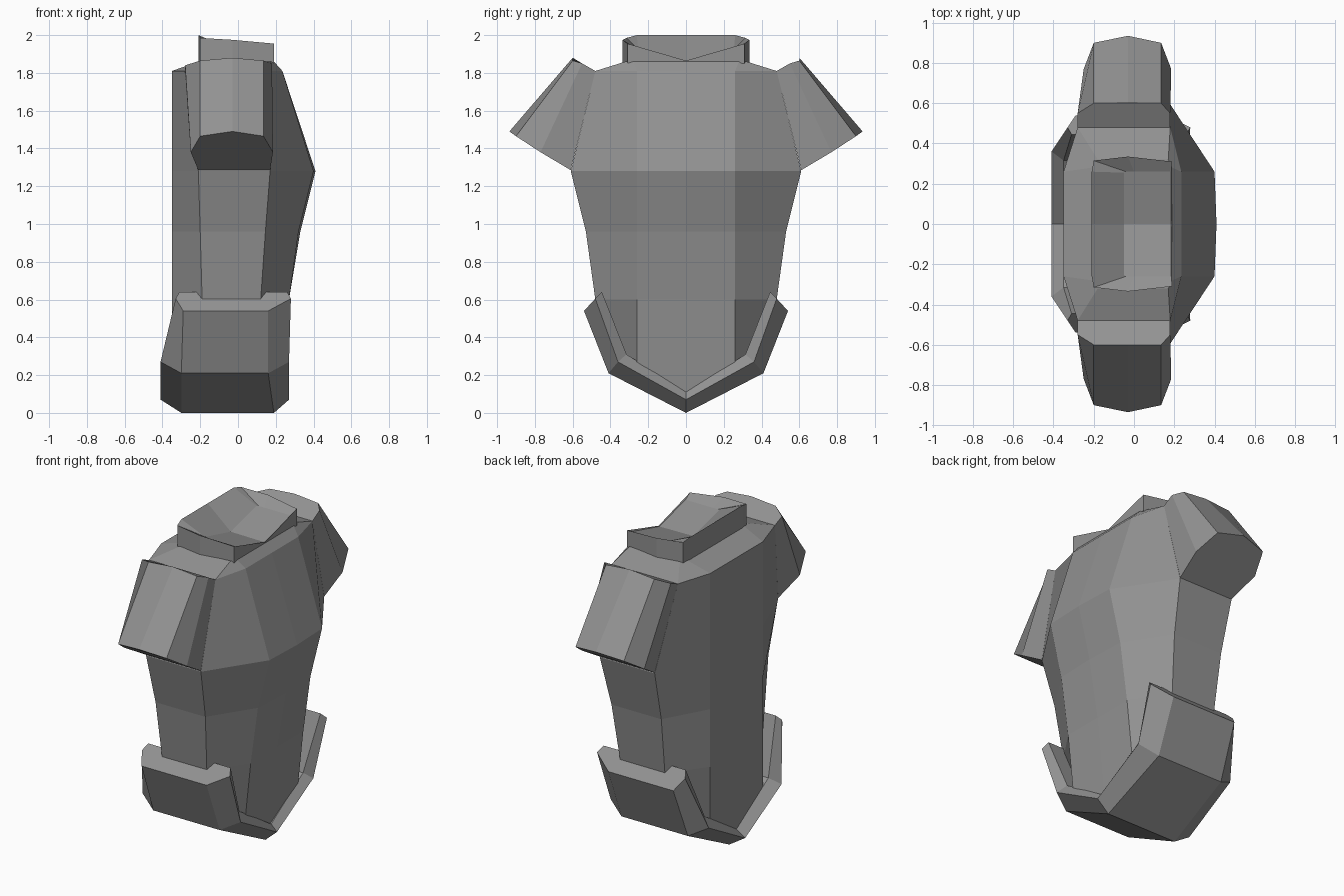
import bpy, bmesh

if "Cube" in bpy.data.objects:
    bpy.data.objects.remove(bpy.data.objects["Cube"])

# Dark grey finish shared by all parts
grey = bpy.data.materials.new("dark_grey")
grey.diffuse_color = (0.29, 0.29, 0.29, 1)
grey.use_nodes = True
grey.node_tree.nodes["Principled BSDF"].inputs["Base Color"].default_value = grey.diffuse_color


def loft(name, rings, split_caps=False):
    """Skin equal-length closed rings; caps may be split along y = 0."""
    bm = bmesh.new()
    vs = [[bm.verts.new(p) for p in r] for r in rings]
    n = len(rings[0])
    for a, b in zip(vs, vs[1:]):
        for i in range(n):
            j = (i + 1) % n
            bm.faces.new((a[i], a[j], b[j], b[i]))
    for ring in (vs[0], vs[-1]):
        if split_caps:
            h = n // 2
            bm.faces.new(ring[:h + 1])
            bm.faces.new(ring[h:] + ring[:1])
        else:
            bm.faces.new(ring)
    bmesh.ops.remove_doubles(bm, verts=bm.verts, dist=0.0005)
    bmesh.ops.recalc_face_normals(bm, faces=bm.faces)
    me = bpy.data.meshes.new(name)
    bm.to_mesh(me)
    bm.free()
    me.materials.append(grey)
    ob = bpy.data.objects.new(name, me)
    bpy.context.collection.objects.link(ob)
    return ob


def flip(p):
    return (p[0], -p[1], p[2])


def full(half):
    """Half ring from front centre to back centre, mirrored across y = 0."""
    return half + [flip(p) for p in reversed(half[1:-1])]


def level(z, front, front_side, side_f, side_b, y, back=-0.35):
    return full([(front, 0, z), (front_side, 0.26, z), (side_f, y, z),
                 (side_b, y, z), (back, 0.26, z), (back, 0, z)])


# Torso: pointed bottom up to the neck base
bottom = full([(0.22, 0, 0.09), (0.235, 0.26, 0.27), (0.12, 0.33, 0.31),
               (-0.19, 0.33, 0.31), (-0.35, 0.26, 0.27), (-0.35, 0, 0.09)])
neck_base = full([(0.19, 0, 1.86), (0.19, 0.28, 1.86), (0.17, 0.32, 1.86),
                  (-0.18, 0.32, 1.86), (-0.21, 0.28, 1.86), (-0.21, 0, 1.86)])
loft("torso", [bottom,
               level(0.60, 0.27, 0.27, 0.12, -0.19, 0.48),
               level(0.96, 0.33, 0.32, 0.145, -0.20, 0.53),
               level(1.28, 0.41, 0.40, 0.17, -0.21, 0.61),
               level(1.81, 0.235, 0.235, 0.18, -0.28, 0.48),
               neck_base], split_caps=True)

# Collar: raised rim, open at the front, with a folded floor
plan = [(0.19, 0), (0.19, 0.31), (-0.03, 0.335), (-0.20, 0.315),
        (-0.21, 0.26), (-0.21, 0)]
heights = [1.865, 1.955, 1.975, 1.985, 2.0, 2.0]
loft("collar", [
    full([(x, y, 1.85) for x, y in plan]),
    full([(x, y, z) for (x, y), z in zip(plan, heights)]),
    full([(0.185, 0, 1.862), (0.185, 0.26, 1.93), (0.0, 0.26, 1.93),
          (-0.04, 0.26, 1.93), (-0.05, 0.255, 1.93), (-0.05, 0, 1.865)])],
    split_caps=True)

# Shoulder guards: flared sleeve stubs
top = [(-0.28, 0.48, 1.81), (-0.28, 0.55, 1.84), (-0.20, 0.60, 1.865),
       (-0.03, 0.60, 1.88), (0.135, 0.60, 1.865), (0.18, 0.55, 1.85),
       (0.18, 0.48, 1.81)]
end = [(-0.21, 0.61, 1.285), (-0.25, 0.77, 1.38), (-0.20, 0.90, 1.465),
       (-0.03, 0.935, 1.49), (0.135, 0.90, 1.465), (0.185, 0.77, 1.38),
       (0.17, 0.61, 1.285)]
loft("shoulder_guard_right", [top, end])
loft("shoulder_guard_left", [[flip(p) for p in r] for r in (top, end)])


# Hip band: chamfered strip swept in a V under the torso
def station(inner, edge, outer, xs):
    yz = (inner, edge, outer, outer, edge, inner)
    return [(x, y, z) for x, (y, z) in zip(xs, yz)]


hip_top = station((0.445, 0.64), (0.48, 0.605), (0.54, 0.54),
                  (0.26, 0.28, 0.16, -0.29, -0.33, -0.31))
hip_mid = station((0.315, 0.31), (0.36, 0.27), (0.41, 0.21),
                  (0.23, 0.27, 0.16, -0.30, -0.41, -0.35))
hip_low = station((0, 0.11), (0, 0.07), (0, 0.0),
                  (0.23, 0.27, 0.19, -0.30, -0.41, -0.35))
loft("hip_band", [hip_top, hip_mid, hip_low,
                  [flip(p) for p in hip_mid], [flip(p) for p in hip_top]])
